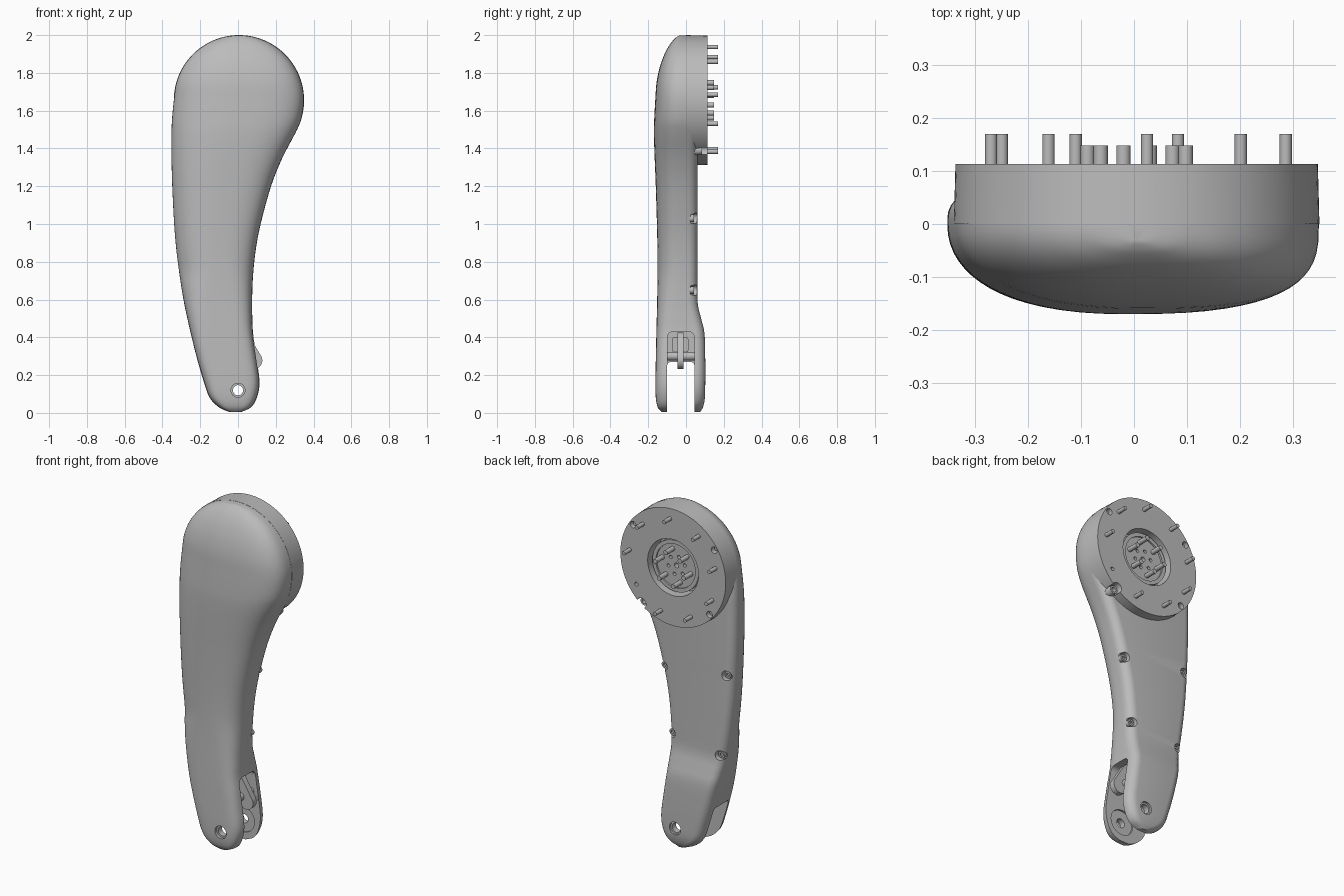
import bpy, bmesh, math
from mathutils import Matrix

cube = bpy.data.objects.get("Cube")
if cube:
    bpy.data.objects.remove(cube, do_unlink=True)

grey = bpy.data.materials.new("satin grey")
grey.use_nodes = True
grey.diffuse_color = (0.5, 0.5, 0.5, 1)
grey.node_tree.nodes["Principled BSDF"].inputs["Base Color"].default_value = (0.5, 0.5, 0.5, 1)

HEAD_X, HEAD_Z, HEAD_R = 0.005, 1.655, 0.345


def add(name, bm):
    bmesh.ops.recalc_face_normals(bm, faces=bm.faces)
    mesh = bpy.data.meshes.new(name)
    bm.to_mesh(mesh)
    bm.free()
    mesh.materials.append(grey)
    obj = bpy.data.objects.new(name, mesh)
    bpy.context.collection.objects.link(obj)
    return obj


def rod(name, x, z, r, y0, y1, r_end=None, sides=24):
    """Cylinder or cone along y."""
    bm = bmesh.new()
    place = Matrix.Translation((x, (y0 + y1) / 2, z)) @ Matrix.Rotation(-math.pi / 2, 4, "X")
    bmesh.ops.create_cone(bm, cap_ends=True, segments=sides, radius1=r,
                          radius2=r if r_end is None else r_end, depth=y1 - y0, matrix=place)
    return add(name, bm)


def block(name, low, high, bevel):
    """Box between two corners, with the edges along x rounded."""
    bm = bmesh.new()
    size = [b - a for a, b in zip(low, high)]
    mid = [(a + b) / 2 for a, b in zip(low, high)]
    bmesh.ops.create_cube(bm, size=1, matrix=Matrix.Translation(mid) @ Matrix.Diagonal((*size, 1)))
    along = [e for e in bm.edges if abs(e.verts[0].co.x - e.verts[1].co.x) > 0.01]
    bmesh.ops.bevel(bm, geom=along, offset=bevel, segments=5, profile=0.5, affect="EDGES")
    return add(name, bm)


def cut(target, *cutters):
    for cutter in cutters:
        mod = target.modifiers.new("cut", "BOOLEAN")
        mod.operation, mod.solver, mod.object = "DIFFERENCE", "EXACT", cutter
        graph = bpy.context.evaluated_depsgraph_get()
        mesh = bpy.data.meshes.new_from_object(target.evaluated_get(graph))
        target.modifiers.clear()
        target.data = mesh
        bpy.data.objects.remove(cutter, do_unlink=True)


def polar(radius, degrees):
    a = math.radians(degrees)
    return HEAD_X + radius * math.cos(a), HEAD_Z + radius * math.sin(a)


# Arm stations: height, right edge, left edge, front depth, back depth
stations = [
    (0.005, -0.05, 0.02, -0.13, 0.075), (0.03, -0.102, 0.07, -0.15, 0.09),
    (0.08, -0.15, 0.10, -0.16, 0.10), (0.16, -0.18, 0.114, -0.162, 0.102),
    (0.28, -0.215, 0.10, -0.16, 0.102), (0.42, -0.25, 0.08, -0.157, 0.098),
    (0.5, -0.268, 0.076, -0.155, 0.08), (0.58, -0.285, 0.075, -0.153, 0.062),
    (0.7, -0.305, 0.078, -0.151, 0.06), (0.85, -0.325, 0.092, -0.151, 0.06),
    (1.0, -0.338, 0.12, -0.154, 0.06), (1.2, -0.348, 0.175, -0.16, 0.06),
    (1.35, -0.352, 0.235, -0.166, 0.06), (1.48, -0.352, 0.303, -0.17, 0.06),
    (1.56, -0.349, 0.336, -0.168, 0.06),
]
for deg in (1, 16, 31, 46, 60, 73, 82, 88):
    x, z = polar(HEAD_R - 0.001, deg)
    reach = x - HEAD_X
    stations.append((z, HEAD_X - reach, x, -0.03 - 0.133 * (reach / HEAD_R) ** 1.3, 0.05 if deg == 1 else 0.03))


def smooth(rows, steps):
    """Catmull-Rom curve through the stations."""
    out = []
    for i in range(len(rows) - 1):
        p = [rows[max(0, min(len(rows) - 1, i + k))] for k in (-1, 0, 1, 2)]
        for s in range(steps):
            t = s / steps
            out.append([b + t / 2 * (c - a + t * (2 * a - 5 * b + 4 * c - d + t * (3 * (b - c) + d - a)))
                        for a, b, c, d in zip(*p)])
    return out + [list(rows[-1])]


def section(z, xl, xr, yf, yb):
    """Domed front, squarer at the fork and on the left, and a flat back with rounded corners."""
    mid, w = (xl + xr) / 2, (xr - xl) / 2
    fork = max(0.0, min(1.0, (0.75 - z) / 0.4))
    ring = []
    for i in range(33):
        a = math.pi * i / 32
        c, s = math.cos(a), max(0.0, math.sin(a))
        n = 3.0 if c > 0 else 2.2
        n += (5.0 - n) * fork
        ring.append((mid + w * math.copysign(abs(c) ** (2 / n), c), yf * s ** (2 / n), z))
    rx, ry = min(0.05, w * 0.8), min(0.05, yb - 0.01)
    half = []
    for i in range(7):
        a = math.pi / 2 * i / 6
        half.append((w - rx + rx * math.cos(a), yb - ry + ry * math.sin(a)))
    ring += [(mid - x, y, z) for x, y in half]
    ring += [(mid + x, y, z) for x, y in reversed(half)]
    return ring


# Arm body
bm = bmesh.new()
rings = [[bm.verts.new(p) for p in section(*row)] for row in smooth(stations, 4)]
for lower, upper in zip(rings, rings[1:]):
    for i in range(len(lower)):
        j = (i + 1) % len(lower)
        bm.faces.new((lower[i], lower[j], upper[j], upper[i]))
bm.faces.new(rings[0])
bm.faces.new(rings[-1])
arm = add("arm_body", bm)

# Fork slot, latch pocket and pivot hole
cut(arm,
    block("slot", (-0.5, -0.1, -0.2), (0.5, 0.045, 0.27), 0.02),
    block("pocket", (-0.06, -0.099, 0.1), (0.4, 0.044, 0.43), 0.03),
    rod("pivot_hole", 0, 0.12, 0.027, -0.4, 0.4),
    rod("front_counterbore", 0, 0.12, 0.037, -0.4, -0.145),
    rod("back_counterbore", 0, 0.12, 0.037, 0.09, 0.4),
    rod("inner_recess", 0, 0.12, 0.075, -0.11, 0.055),
    rod("hub_well", HEAD_X, HEAD_Z, 0.165, 0.025, 0.4, sides=64))

# Recessed screws along the arm's back edges
for i, (x, z) in enumerate([(0.108, 1.03), (-0.302, 1.08), (0.057, 0.65), (-0.26, 0.6)]):
    cut(arm, rod("screw_pocket", x, z, 0.028, 0.025, 0.3))
    screw = rod(f"arm_screw_{i + 1}", x, z, 0.02, 0.015, 0.043)
    cut(screw, rod("hex_socket", x, z, 0.011, 0.033, 0.1, sides=6))

# Mounting disc with a central well, rim screw pockets and a locating hole
disc = rod("mounting_disc", HEAD_X, HEAD_Z, HEAD_R, 0.0, 0.113, 0.342, sides=96)
cut(disc, rod("well", HEAD_X, HEAD_Z, 0.165, -0.1, 0.4, sides=64))
for i, deg in enumerate((35, 147, 222)):
    x, z = polar(0.318, deg)
    cut(disc, rod("rim_pocket", x, z, 0.019, 0.075, 0.3))
    rod(f"rim_screw_{i + 1}", x, z, 0.013, 0.07, 0.092)
cut(disc, rod("locating_hole", *polar(0.288, 326), 0.011, 0.07, 0.3))

# Notch and screw boss at the disc's lower edge
x, z = polar(0.335, 308)
cut(disc, rod("notch", x, z, 0.03, 0.06, 0.3))
boss = rod("screw_boss", x, z, 0.029, 0.03, 0.085, 0.024)
cut(boss, rod("boss_bore", x, z, 0.014, 0.06, 0.2))

# Mounting pins: nine places, the last left empty
for k in range(8):
    rod(f"mounting_pin_{k + 1}", *polar(0.283, 6 + 40 * k), 0.0115, 0.09, 0.17)

# Output hub with small holes, raised rim and drive pins
hub = rod("output_hub", HEAD_X, HEAD_Z, 0.135, 0.015, 0.08, sides=64)
cut(hub, rod("hub_center_hole", HEAD_X, HEAD_Z, 0.014, 0.05, 0.2))
for k in range(6):
    cut(hub, rod("hub_hole", *polar(0.055, 45 + 60 * k), 0.01, 0.055, 0.2, sides=16))
    rod(f"drive_pin_{k + 1}", *polar(0.096, 15 + 60 * k), 0.0135, 0.06, 0.148)
rim = rod("hub_rim", HEAD_X, HEAD_Z, 0.15, 0.015, 0.09, sides=64)
cut(rim, rod("rim_bore", HEAD_X, HEAD_Z, 0.128, -0.1, 0.3, sides=64))

# Latch lever: a rounded plate tapering between two arcs
bm = bmesh.new()
outline = []
for cx, cz, r, start in ((0.083, 0.278, 0.046, -150), (0.025, 0.385, 0.04, 30)):
    for i in range(13):
        a = math.radians(start + 15 * i)
        outline.append((cx + r * math.cos(a), cz + r * math.sin(a)))
face = bm.faces.new([bm.verts.new((x, -0.045, z)) for x, z in outline])
extruded = bmesh.ops.extrude_face_region(bm, geom=[face])["geom"]
bmesh.ops.translate(bm, vec=(0, 0.033, 0), verts=[v for v in extruded if isinstance(v, bmesh.types.BMVert)])
add("latch_lever", bm)
block("latch_block", (-0.07, -0.072, 0.32), (0.04, 0.012, 0.4), 0.01)
rod("latch_axle", 0.05, 0.3, 0.022, -0.105, 0.05)

# Smooth shading with crisp edges
bpy.ops.object.select_all(action="DESELECT")
for obj in bpy.context.scene.objects:
    if obj.type == "MESH":
        obj.select_set(True)
        bpy.context.view_layer.objects.active = obj
bpy.ops.object.shade_smooth_by_angle(angle=math.radians(35))
